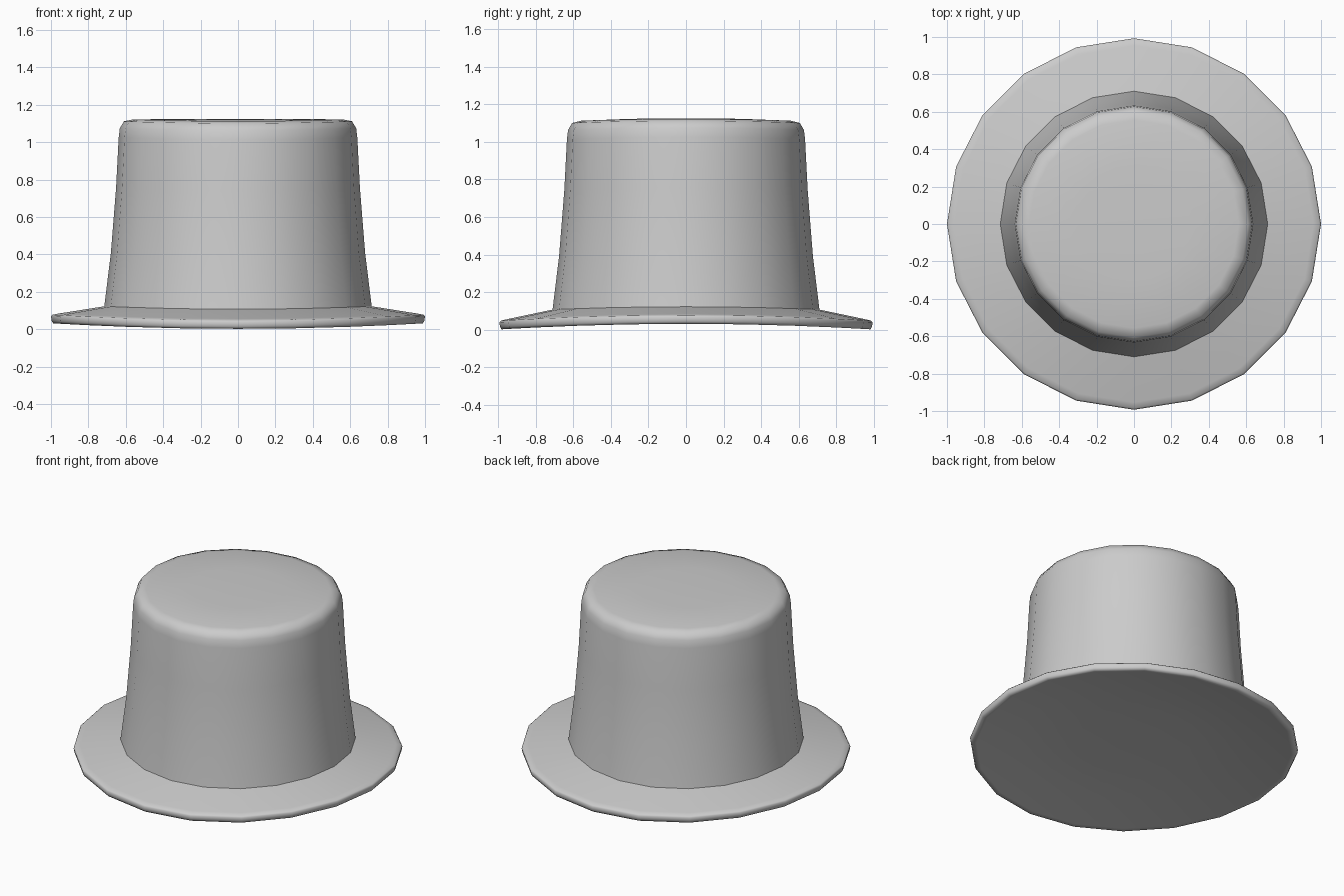
import bpy, bmesh
from math import cos, sin, tau

cube = bpy.data.objects.get("Cube")
if cube:
    bpy.data.objects.remove(cube)

SIDES = 20
BEND = 0.03
GREY = (0.6, 0.6, 0.6, 1)

felt = bpy.data.materials.new("grey felt")
felt.use_nodes = True
felt.diffuse_color = GREY
bsdf = felt.node_tree.nodes["Principled BSDF"]
bsdf.inputs["Base Color"].default_value = GREY
bsdf.inputs["Roughness"].default_value = 0.8


def lathe(name, profile):
    """Turn (radius, height) points about z; radius 0 closes to a point.
    The whole hat arches gently from front to back."""
    bm = bmesh.new()
    rings = []
    for r, z in profile:
        if r == 0:
            rings.append([bm.verts.new((0, 0, z + BEND))] * SIDES)
            continue
        ring = []
        for i in range(SIDES):
            x, y = r * cos(tau * i / SIDES), r * sin(tau * i / SIDES)
            ring.append(bm.verts.new((x, 0.993 * y, z + BEND * (1 - y * y))))
        rings.append(ring)
    for low, high in zip(rings, rings[1:]):
        for i in range(SIDES):
            j = (i + 1) % SIDES
            corners = dict.fromkeys((low[i], low[j], high[j], high[i]))
            bm.faces.new(list(corners))
    bmesh.ops.recalc_face_normals(bm, faces=bm.faces)
    for face in bm.faces:
        face.smooth = True
    mesh = bpy.data.meshes.new(name)
    bm.to_mesh(mesh)
    bm.free()
    mesh.materials.append(felt)
    obj = bpy.data.objects.new(name, mesh)
    bpy.context.collection.objects.link(obj)


# Brim with a slightly hollowed, closed underside and a thin upright edge
lathe("brim", [(0, 0.05), (0.35, 0.05), (0.7, 0.045), (0.96, 0.005),
               (0.988, 0.002), (0.996, 0.015), (1, 0.04), (0.992, 0.048),
               (0.96, 0.054), (0.715, 0.093)])

# Tapered crown with a softly rounded, nearly flat top
lathe("crown", [(0.715, 0.093), (0.68, 0.375), (0.652, 0.725), (0.638, 0.995),
                (0.632, 1.045), (0.61, 1.082), (0.56, 1.092), (0.3, 1.095),
                (0, 1.095)])
